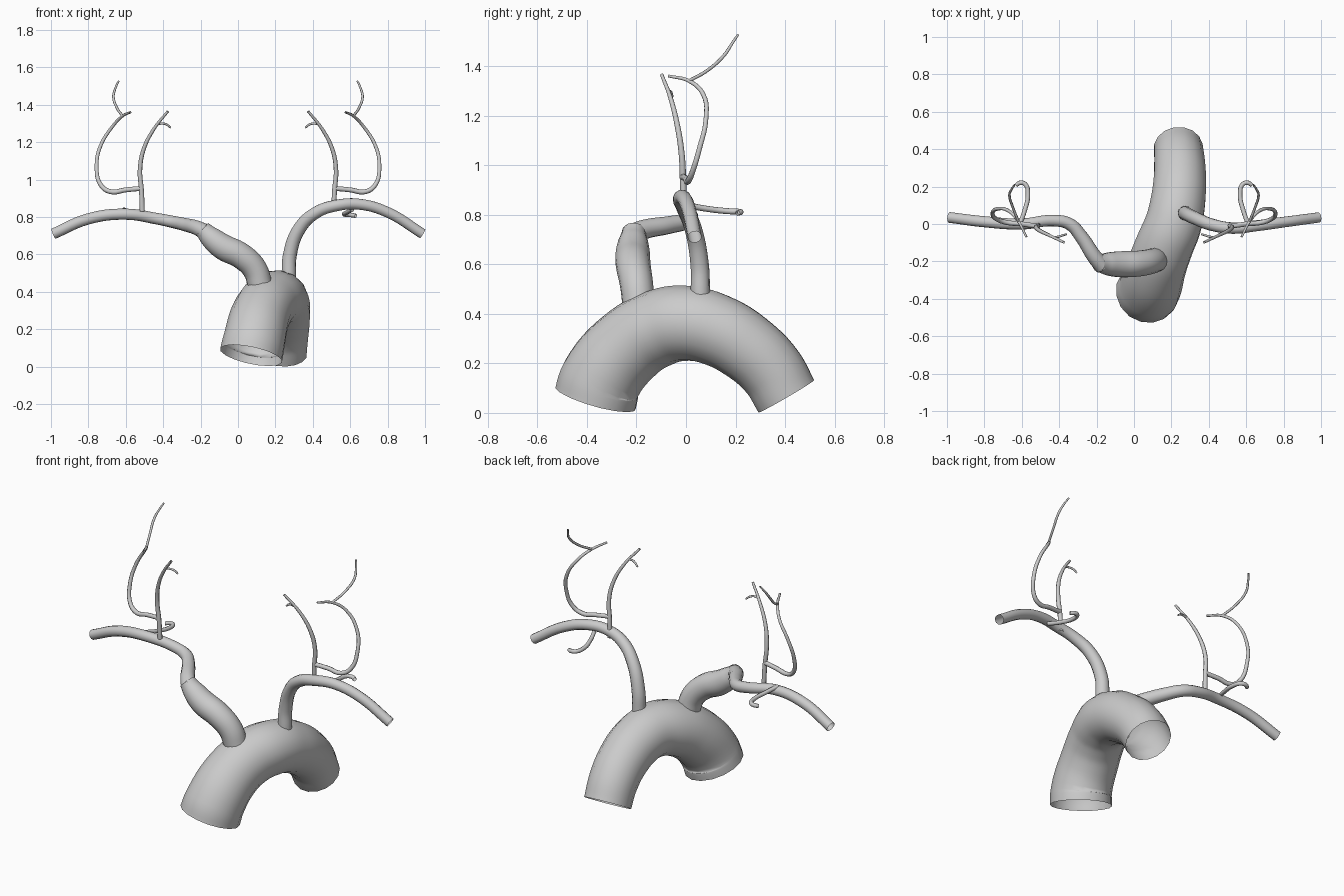
import bpy


def tube(name, points, sides=16):
    """Open smooth tube through (x, y, z, radius) points."""
    cu = bpy.data.curves.new(name, 'CURVE')
    cu.dimensions = '3D'
    cu.bevel_depth = 1.0
    cu.bevel_resolution = sides // 2 - 2
    cu.resolution_u = 6
    cu.fill_mode = 'FULL'
    cu.use_fill_caps = False
    sp = cu.splines.new('BEZIER')
    sp.bezier_points.add(len(points) - 1)
    sp.radius_interpolation = 'CARDINAL'
    for bp, (x, y, z, r) in zip(sp.bezier_points, points):
        bp.co = (x, y, z)
        bp.radius = r
        bp.handle_left_type = bp.handle_right_type = 'AUTO'
    sp.use_smooth = True
    ob = bpy.data.objects.new(name, cu)
    bpy.context.collection.objects.link(ob)
    bpy.ops.object.select_all(action='DESELECT')
    ob.select_set(True)
    bpy.context.view_layer.objects.active = ob
    bpy.ops.object.convert(target='MESH')
    return bpy.context.object


# main arch
tube("main_arch", [
    (0.07, -0.365, 0.06, 0.17), (0.085, -0.345, 0.13, 0.167),
    (0.12, -0.23, 0.27, 0.16), (0.165, -0.11, 0.342, 0.156),
    (0.21, 0.0, 0.362, 0.153), (0.235, 0.12, 0.335, 0.148),
    (0.245, 0.24, 0.268, 0.142), (0.242, 0.345, 0.17, 0.136),
    (0.237, 0.405, 0.067, 0.132)], 16)

# thick trunk towards the left of the picture
tube("trunk_branch", [
    (0.12, -0.19, 0.43, 0.066), (0.09, -0.2, 0.52, 0.067),
    (0.02, -0.212, 0.59, 0.07), (-0.08, -0.215, 0.64, 0.07),
    (-0.145, -0.213, 0.69, 0.06), (-0.19, -0.21, 0.735, 0.046)], 16)

# two side arms
tube("left_arm", [
    (-0.165, -0.23, 0.715, 0.043), (-0.215, -0.17, 0.74, 0.04),
    (-0.28, -0.07, 0.758, 0.036), (-0.345, 0.0, 0.773, 0.033),
    (-0.43, 0.018, 0.79, 0.031), (-0.6, 0.0, 0.815, 0.03),
    (-0.8, 0.012, 0.79, 0.03), (-0.987, 0.035, 0.71, 0.029)], 12)
tube("right_arm", [
    (0.272, 0.058, 0.48, 0.039), (0.278, 0.055, 0.6, 0.037),
    (0.33, 0.03, 0.74, 0.035), (0.42, -0.005, 0.825, 0.033),
    (0.53, -0.022, 0.862, 0.031), (0.65, -0.01, 0.868, 0.03),
    (0.8, 0.01, 0.825, 0.029), (0.987, 0.035, 0.71, 0.028)], 12)

# thin branches, repeated on both sides
thin = {
    "inner_branch": [
        (0.512, -0.008, 0.83, 0.013), (0.516, -0.012, 0.94, 0.013),
        (0.524, -0.018, 1.05, 0.012), (0.505, -0.035, 1.16, 0.011),
        (0.45, -0.062, 1.27, 0.009), (0.375, -0.098, 1.365, 0.007)],
    "inner_twig": [
        (0.432, -0.07, 1.295, 0.006), (0.405, -0.068, 1.30, 0.006),
        (0.38, -0.06, 1.293, 0.006), (0.36, -0.055, 1.277, 0.005)],
    "outer_branch": [
        (0.516, -0.012, 0.953, 0.013), (0.6, 0.0, 0.945, 0.013),
        (0.68, 0.008, 0.935, 0.013), (0.733, 0.025, 0.97, 0.012),
        (0.756, 0.055, 1.07, 0.011), (0.735, 0.08, 1.18, 0.01),
        (0.67, 0.07, 1.285, 0.009), (0.617, 0.012, 1.34, 0.008),
        (0.575, -0.07, 1.36, 0.006)],
    "tip_branch": [
        (0.617, 0.012, 1.34, 0.007), (0.648, 0.09, 1.385, 0.007),
        (0.666, 0.155, 1.445, 0.007), (0.655, 0.185, 1.49, 0.006),
        (0.638, 0.21, 1.527, 0.005)],
    "rear_branch": [
        (0.61, 0.0, 0.84, 0.012), (0.585, 0.07, 0.826, 0.012),
        (0.567, 0.16, 0.815, 0.012), (0.582, 0.213, 0.812, 0.012),
        (0.61, 0.22, 0.81, 0.012), (0.63, 0.208, 0.806, 0.011)],
}
for name, pts in thin.items():
    for side, s in (("left", -1), ("right", 1)):
        tube(f"{side}_{name}", [(s * x, y, z, r) for x, y, z, r in pts], 8)
